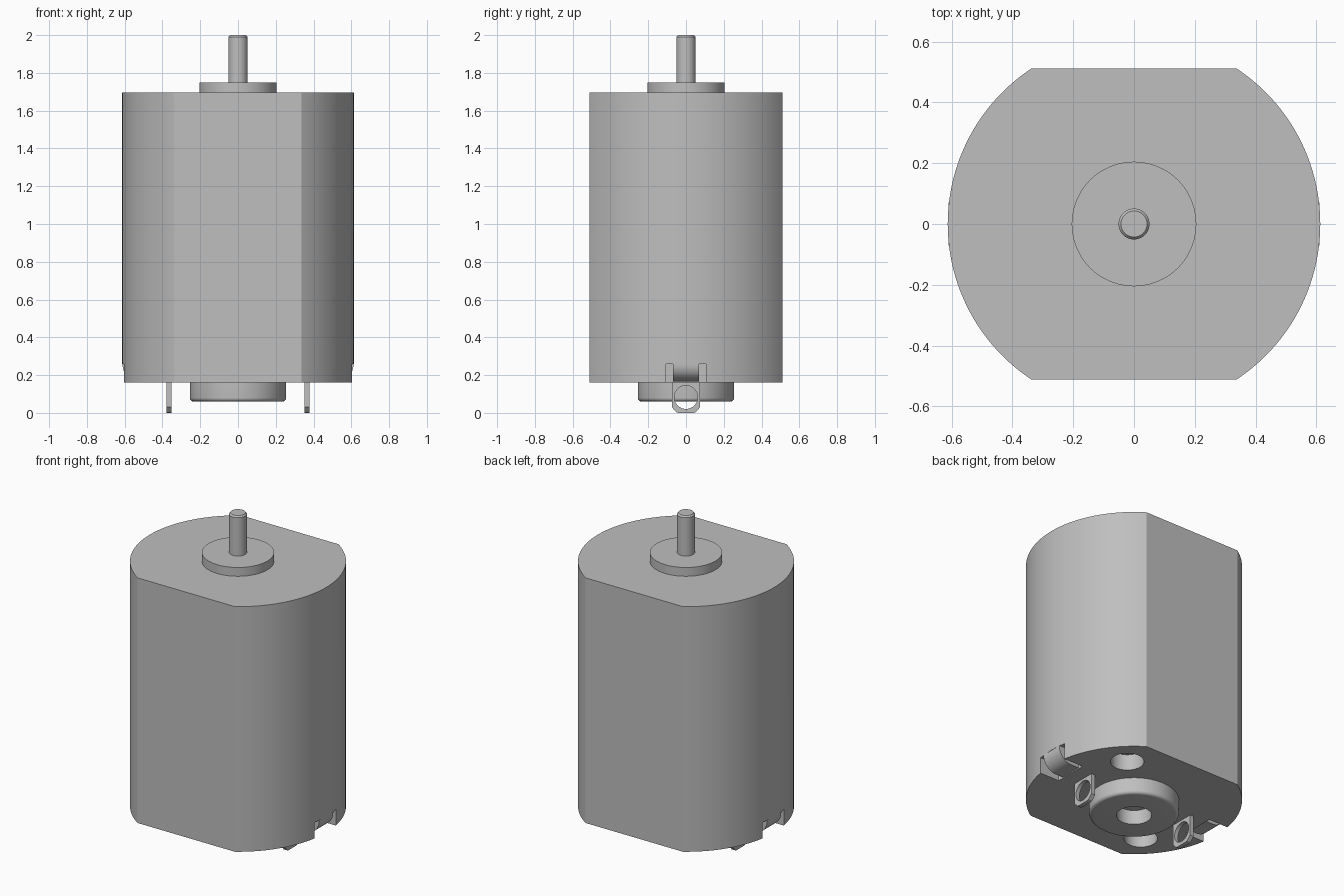
import bpy, bmesh, math
from mathutils import Matrix

if "Cube" in bpy.data.objects:
    bpy.data.objects.remove(bpy.data.objects["Cube"])

metal = bpy.data.materials.new("light grey metal")
metal.diffuse_color = (0.52, 0.52, 0.52, 1)
metal.use_nodes = True
metal.node_tree.nodes["Principled BSDF"].inputs["Base Color"].default_value = metal.diffuse_color


def finish(name, bm):
    bmesh.ops.recalc_face_normals(bm, faces=bm.faces)
    me = bpy.data.meshes.new(name)
    bm.to_mesh(me)
    bm.free()
    me.materials.append(metal)
    ob = bpy.data.objects.new(name, me)
    bpy.context.collection.objects.link(ob)
    return ob


def activate(ob):
    bpy.ops.object.select_all(action='DESELECT')
    ob.select_set(True)
    bpy.context.view_layer.objects.active = ob


def smooth(ob):
    activate(ob)
    bpy.ops.object.shade_smooth_by_angle(angle=math.radians(30))


def extrude(name, points, offset):
    """Closed outline of 3D points extruded along offset."""
    bm = bmesh.new()
    face = bm.faces.new([bm.verts.new(p) for p in points])
    new = bmesh.ops.extrude_face_region(bm, geom=[face])['geom']
    bmesh.ops.translate(bm, vec=offset,
                        verts=[v for v in new if isinstance(v, bmesh.types.BMVert)])
    return finish(name, bm)


def lathe(name, profile, steps=96):
    """Spin (radius, z) points, starting and ending on the axis."""
    bm = bmesh.new()
    verts = [bm.verts.new((r, 0, z)) for r, z in profile]
    edges = [bm.edges.new(pair) for pair in zip(verts, verts[1:])]
    bmesh.ops.spin(bm, geom=verts + edges, cent=(0, 0, 0), axis=(0, 0, 1),
                   angle=2 * math.pi, steps=steps)
    bmesh.ops.remove_doubles(bm, verts=bm.verts, dist=1e-5)
    ob = finish(name, bm)
    smooth(ob)
    return ob


def cylinder(name, r, depth, centre, turn=Matrix()):
    bm = bmesh.new()
    bmesh.ops.create_cone(bm, cap_ends=True, segments=48, radius1=r, radius2=r,
                          depth=depth, matrix=Matrix.Translation(centre) @ turn)
    return finish(name, bm)


def cut(ob, cutter):
    cutter.hide_render = True
    activate(ob)
    mod = ob.modifiers.new("cut", 'BOOLEAN')
    mod.operation, mod.solver, mod.object = 'DIFFERENCE', 'EXACT', cutter
    bpy.ops.object.modifier_apply(modifier=mod.name)
    bpy.data.objects.remove(cutter)


R, FLAT, BASE, TOP = 0.613, 0.512, 0.16, 1.695

# Can: a round body with two flats
a = math.asin(FLAT / R)
outline = []
for start in (0, math.pi):
    for i in range(49):
        t = start - a + 2 * a * i / 48
        outline.append((R * math.cos(t), R * math.sin(t), BASE))
can = extrude("motor_can", outline, (0, 0, TOP - BASE))

for s in (-1, 1):
    # Vent hole in the base
    cut(can, cylinder("vent_cutter", 0.095, 0.2, (s * 0.31, s * 0.31, BASE)))
    # Side notch at the base
    cut(can, extrude("notch_cutter",
                     [(s * x, -0.105, z) for x, z in
                      ((0.47, 0.1), (0.7, 0.1), (0.7, 0.26), (0.47, 0.26))],
                     (0, 0.21, 0)))
smooth(can)

for s, side in ((-1, "left"), (1, "right")):
    # Crimp tab bent inward inside the notch
    arc = [(0.523 + 0.088 * math.cos(t), 0.255 - 0.088 * math.sin(t))
           for t in (math.pi / 2 * i / 12 for i in range(13))]
    tab = extrude(side + "_crimp_tab",
                  [(s * x, -0.07, z) for x, z in arc + [(0.47, 0.167), (0.47, 0.262), (0.611, 0.262)]],
                  (0, 0.14, 0))
    smooth(tab)

    # Solder terminal with a round eye
    shape = [(-0.075, 0.165), (-0.075, 0.03), (-0.05, 0.003), (-0.04, 0),
             (0.04, 0), (0.05, 0.003), (0.075, 0.03), (0.075, 0.165)]
    terminal = extrude(side + "_terminal", [(s * 0.352, y, z) for y, z in shape],
                       (s * 0.026, 0, 0))
    cut(terminal, cylinder("eye_cutter", 0.062, 0.2, (s * 0.365, 0, 0.083),
                           Matrix.Rotation(math.pi / 2, 4, 'Y')))
    smooth(terminal)

# Rear bearing housing with rounded rim and recess
rim = [(0.235 + 0.02 * math.sin(t), 0.08 - 0.02 * math.cos(t))
       for t in (math.pi / 2 * i / 6 for i in range(7))]
lathe("rear_bearing", [(0, 0.15), (0.1, 0.15), (0.1, 0.06)] + rim + [(0.255, 0.165), (0, 0.165)])

# Front bearing boss and output shaft
lathe("front_bearing", [(0, 1.68), (0.205, 1.68), (0.205, 1.75), (0, 1.75)])
lathe("output_shaft", [(0, 1.7), (0.051, 1.7), (0.051, 1.99), (0.043, 2.0), (0, 2.0)], 48)
